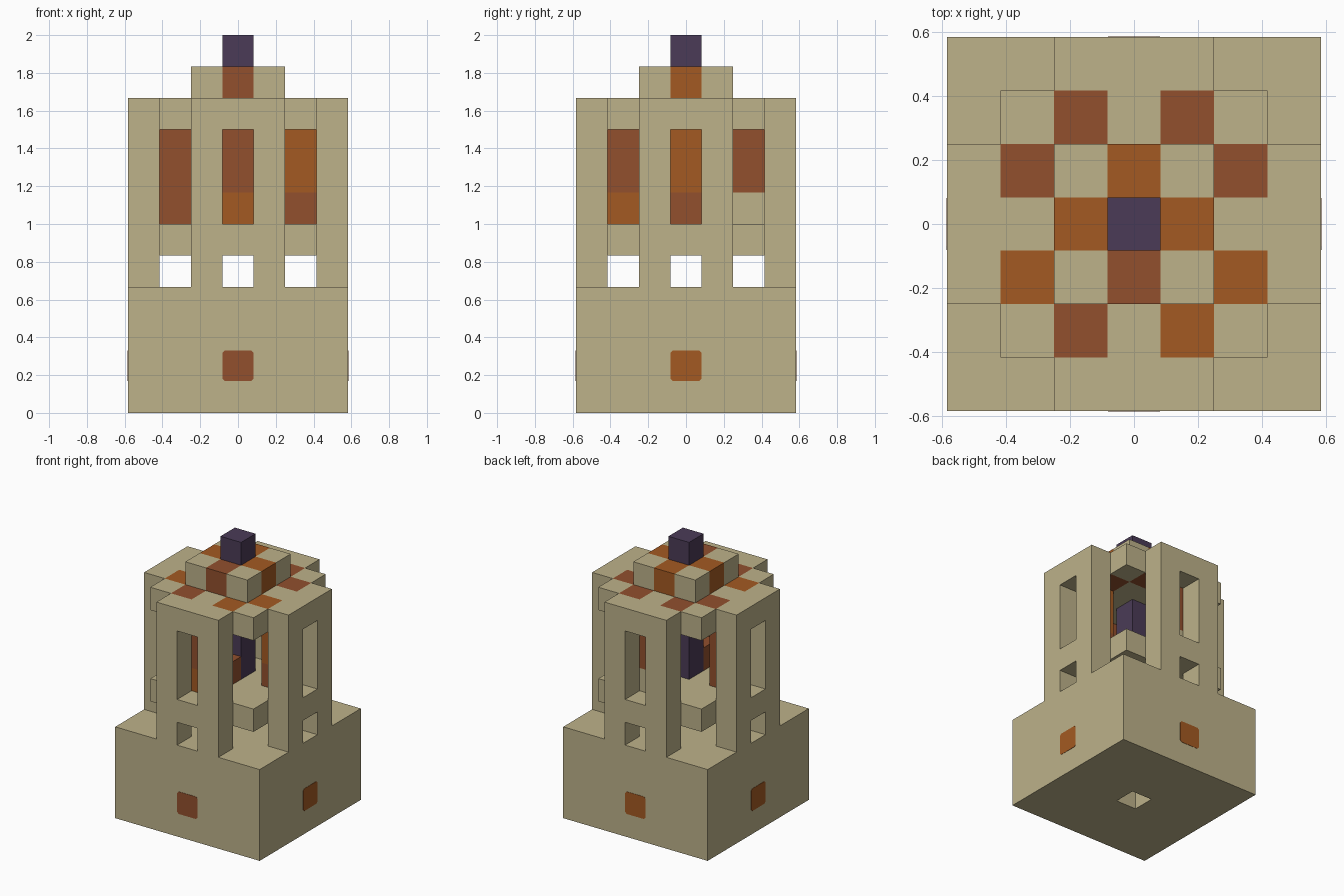
import bpy, bmesh, math
from mathutils import Vector, Matrix

if "Cube" in bpy.data.objects:
    bpy.data.objects.remove(bpy.data.objects["Cube"], do_unlink=True)

U = 1 / 6  # size of one block; the model is 7 x 7 x 12 blocks


def material(name, rgb):
    m = bpy.data.materials.new(name)
    m.use_nodes = True
    m.diffuse_color = (*rgb, 1)
    m.node_tree.nodes["Principled BSDF"].inputs["Base Color"].default_value = (*rgb, 1)
    return m


SAND = material("sandstone", (0.509, 0.445, 0.254))
RUST = material("rust_brown", (0.287, 0.080, 0.027))
ORANGE = material("burnt_orange", (0.371, 0.102, 0.016))
PURPLE = material("dark_purple", (0.070, 0.044, 0.095))


def finish(name, bm, mat):
    bmesh.ops.recalc_face_normals(bm, faces=bm.faces)
    mesh = bpy.data.meshes.new(name)
    bm.to_mesh(mesh)
    bm.free()
    mesh.materials.append(mat)
    ob = bpy.data.objects.new(name, mesh)
    bpy.context.collection.objects.link(ob)
    return ob


def box_cells(xs, ys, zs):
    """All block positions in three inclusive ranges."""
    r = lambda a: range(a[0], a[1] + 1)
    return {(i, j, k) for i in r(xs) for j in r(ys) for k in r(zs)}


def turn(cells, n):
    """Rotate block positions by n quarter turns about z."""
    for _ in range(n):
        cells = {(-j, i, k) for i, j, k in cells}
    return cells


def part(name, mat, cells):
    """Solid made of blocks: only its outer faces, merged where flat."""
    bm = bmesh.new()
    for c in sorted(cells):
        centre = Vector((c[0], c[1], c[2] + 0.5))
        for axis in range(3):
            for sign in (-1, 1):
                near = list(c)
                near[axis] += sign
                if tuple(near) in cells:
                    continue
                n, a, b = Vector(), Vector(), Vector()
                n[axis] = sign / 2
                a[(axis + 1) % 3] = 0.5
                b[(axis + 2) % 3] = sign / 2
                ring = (a + b, b - a, -a - b, a - b)
                bm.faces.new([bm.verts.new((centre + n + p) * U) for p in ring])
    bmesh.ops.remove_doubles(bm, verts=bm.verts, dist=U / 100)
    bmesh.ops.dissolve_limit(bm, angle_limit=math.radians(1),
                             verts=bm.verts, edges=bm.edges)
    return finish(name, bm, mat)


# Base with a square socket underneath
part("base", SAND, box_cells((-3, 3), (-3, 3), (0, 3)) - box_cells((0, 0), (0, 0), (0, 2)))

# Four walls, each with a low opening and a tall window
wall = box_cells((-1, 1), (-3, -3), (4, 9)) - {(0, -3, k) for k in (4, 6, 7, 8)}
SIDES = ("front", "left", "back", "right")
for n, side in enumerate(SIDES):
    part(side + "_wall", SAND, turn(wall, n))

# Raised floor
part("floor_slab", SAND, box_cells((-2, 2), (-2, 2), (5, 5)))

# Ceiling with eight coloured blocks let into it
rust_tiles = {(-1, 2, 9), (1, 2, 9), (-2, 1, 9), (2, 1, 9), (-1, -2, 9)}
orange_tiles = {(-2, -1, 9), (2, -1, 9), (1, -2, 9)}
part("ceiling", SAND, box_cells((-2, 2), (-2, 2), (9, 9)) - rust_tiles - orange_tiles)
part("rust_ceiling_tiles", RUST, rust_tiles)
part("orange_ceiling_tiles", ORANGE, orange_tiles)

# Roof cap: sand corners, coloured sides
part("roof_cap_corners", SAND, {(i, j, 10) for i in (-1, 1) for j in (-1, 1)})
for n, (side, mat) in enumerate(zip(SIDES, (RUST, ORANGE, ORANGE, ORANGE))):
    part(side + "_roof_cap", mat, turn({(0, -1, 10)}, n))

# Purple core and finial
part("core", PURPLE, box_cells((0, 0), (0, 0), (6, 8)))
part("finial", PURPLE, box_cells((0, 0), (0, 0), (10, 11)))

# Inner panels behind the windows: upper two blocks and a lower block
panels = ((RUST, ORANGE), (ORANGE, RUST), (RUST, SAND), (RUST, RUST))
for n, (upper, lower) in enumerate(panels):
    part(SIDES[n] + "_panel_upper", upper, turn(box_cells((0, 0), (-2, -2), (7, 8)), n))
    part(SIDES[n] + "_panel_lower", lower, turn({(0, -2, 6)}, n))
part("hearth_block", RUST, {(0, -1, 6)})


# Thin rounded plates on the base sides
def spot(name, mat, n):
    bm = bmesh.new()
    h, c, t = U / 2 - 0.002, U / 2 - 0.014, 0.002
    outline = ((h, c), (c, h), (-c, h), (-h, c), (-h, -c), (-c, -h), (c, -h), (h, -c))
    face = bm.faces.new([bm.verts.new((x, 0, z)) for x, z in outline])
    out = bmesh.ops.extrude_face_region(bm, geom=[face])
    moved = [v for v in out["geom"] if isinstance(v, bmesh.types.BMVert)]
    bmesh.ops.translate(bm, verts=moved, vec=(0, -t, 0))
    place = Matrix.Rotation(n * math.pi / 2, 4, "Z") @ Matrix.Translation((0, -3.5 * U, 1.5 * U))
    bm.transform(place)
    finish(name, bm, mat)


for n, (side, mat) in enumerate(zip(SIDES, (RUST, ORANGE, ORANGE, ORANGE))):
    spot(side + "_base_spot", mat, n)
